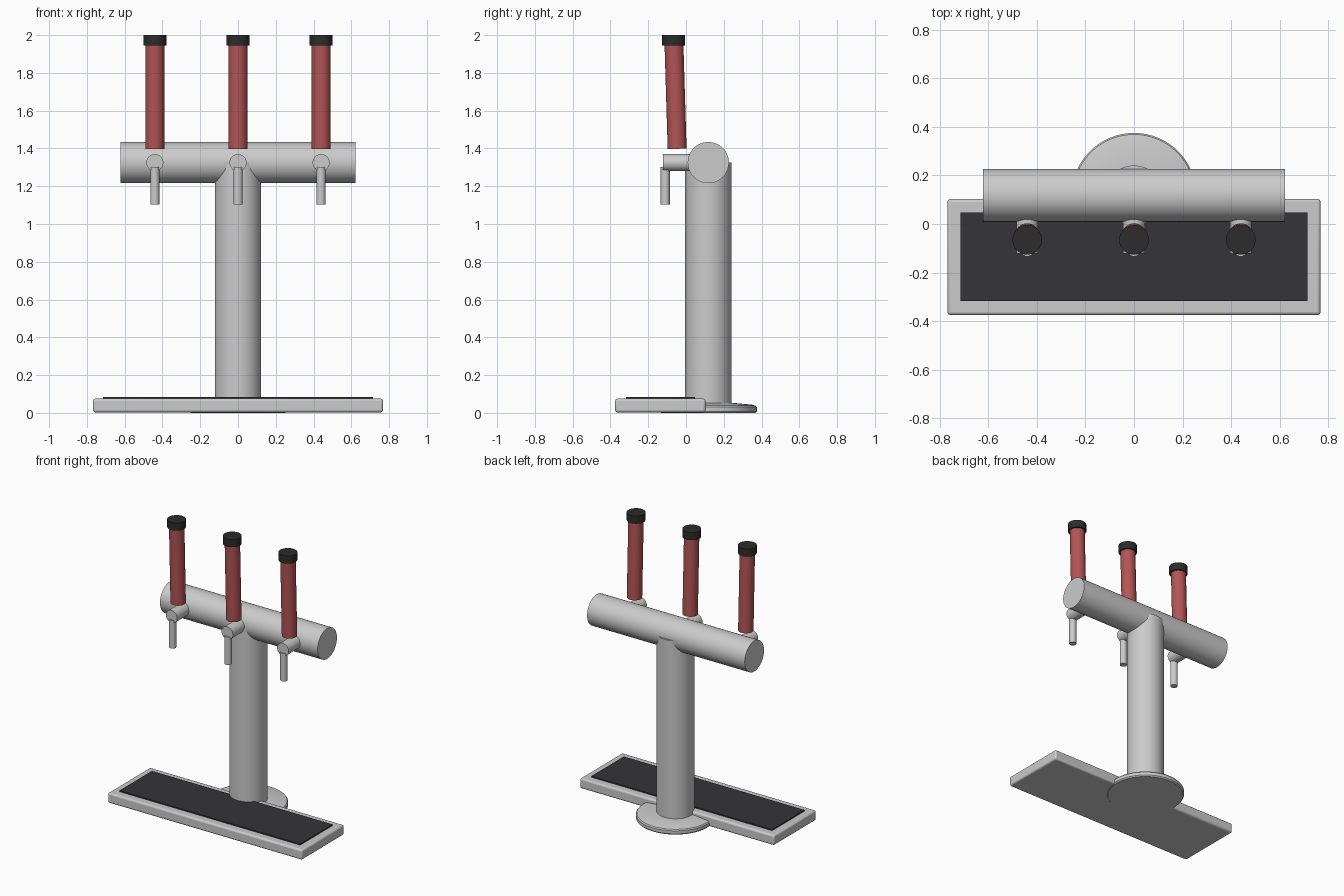
import bpy, bmesh, math
from mathutils import Vector

if "Cube" in bpy.data.objects:
    bpy.data.objects.remove(bpy.data.objects["Cube"])


def material(name, rgb):
    m = bpy.data.materials.new(name)
    m.diffuse_color = (*rgb, 1)
    m.use_nodes = True
    m.node_tree.nodes["Principled BSDF"].inputs["Base Color"].default_value = m.diffuse_color
    return m


RED = material("handle_red", (0.45, 0.09, 0.09))
BLACK = material("cap_black", (0.025, 0.025, 0.025))
DARK = material("mat_dark", (0.035, 0.035, 0.04))


def finish(ob, name, mat=None, smooth=True):
    ob.name = name
    if mat:
        ob.data.materials.append(mat)
    if smooth:
        bpy.ops.object.shade_smooth_by_angle(angle=math.radians(35))
    return ob


def rod(name, a, b, r, mat=None, sides=48):
    """Cylinder running from point a to point b."""
    a, b = Vector(a), Vector(b)
    d = b - a
    bpy.ops.mesh.primitive_cylinder_add(
        vertices=sides, radius=r, depth=d.length, location=(a + b) / 2,
        rotation=d.to_track_quat('Z', 'Y').to_euler())
    return finish(bpy.context.object, name, mat)


def slab(name, lo, hi, mat=None, bevel=0):
    """Box between two corners, with optional rounded edges."""
    lo, hi = Vector(lo), Vector(hi)
    bpy.ops.mesh.primitive_cube_add(size=1, location=(lo + hi) / 2)
    ob = bpy.context.object
    ob.scale = hi - lo
    bpy.ops.object.transform_apply(location=False, rotation=False, scale=True)
    if bevel:
        mod = ob.modifiers.new("rounded_edges", 'BEVEL')
        mod.width, mod.segments = bevel, 3
    return finish(ob, name, mat, smooth=bool(bevel))


def lathe(name, profile, centre, steps=64):
    """Solid of revolution about z from (radius, height) points."""
    bm = bmesh.new()
    vs = [bm.verts.new((r, 0, z)) for r, z in profile]
    edges = [bm.edges.new(p) for p in zip(vs, vs[1:])]
    bmesh.ops.spin(bm, geom=vs + edges, cent=(0, 0, 0), axis=(0, 0, 1),
                   angle=2 * math.pi, steps=steps)
    bmesh.ops.remove_doubles(bm, verts=bm.verts, dist=1e-5)
    bmesh.ops.recalc_face_normals(bm, faces=bm.faces)
    me = bpy.data.meshes.new(name)
    bm.to_mesh(me)
    bm.free()
    ob = bpy.data.objects.new(name, me)
    bpy.context.collection.objects.link(ob)
    bpy.ops.object.select_all(action='DESELECT')
    bpy.context.view_layer.objects.active = ob
    ob.select_set(True)
    ob.location = centre
    return finish(ob, name)


Y = 0.118        # column and bar axis
BAR_Z = 1.325

# Drip tray with its dark mat
slab("drip_tray", (-0.768, -0.375, 0.003), (0.768, 0.103, 0.075), bevel=0.012)
slab("drip_mat", (-0.714, -0.318, 0.06), (0.714, 0.048, 0.084), DARK)

# Round foot, column and cross bar
lathe("base_flange", [(0, 0), (0.25, 0), (0.257, 0.008), (0.257, 0.03),
                      (0.251, 0.038), (0.235, 0.043), (0.13, 0.053), (0, 0.053)],
      (0, Y, 0))
rod("column", (0, Y, 0.03), (0, Y, BAR_Z), 0.123, sides=64)
rod("cross_bar", (-0.623, Y, BAR_Z), (0.623, Y, BAR_Z), 0.109, sides=64)

# Three taps: shank, spout, leaning handle and cap
for side, x in (("left", -0.44), ("middle", 0), ("right", 0.44)):
    rod(f"tap_shank_{side}", (x, 0.06, BAR_Z), (x, -0.122, BAR_Z), 0.045)
    rod(f"tap_spout_{side}", (x, -0.11, 1.302), (x, -0.11, 1.103), 0.024, sides=32)
    rod(f"tap_handle_{side}", (x, -0.047, 1.398), (x, -0.064, 1.96), 0.05, RED)
    rod(f"handle_cap_{side}", (x, -0.065, 1.945), (x, -0.065, 2.0), 0.061, BLACK)
